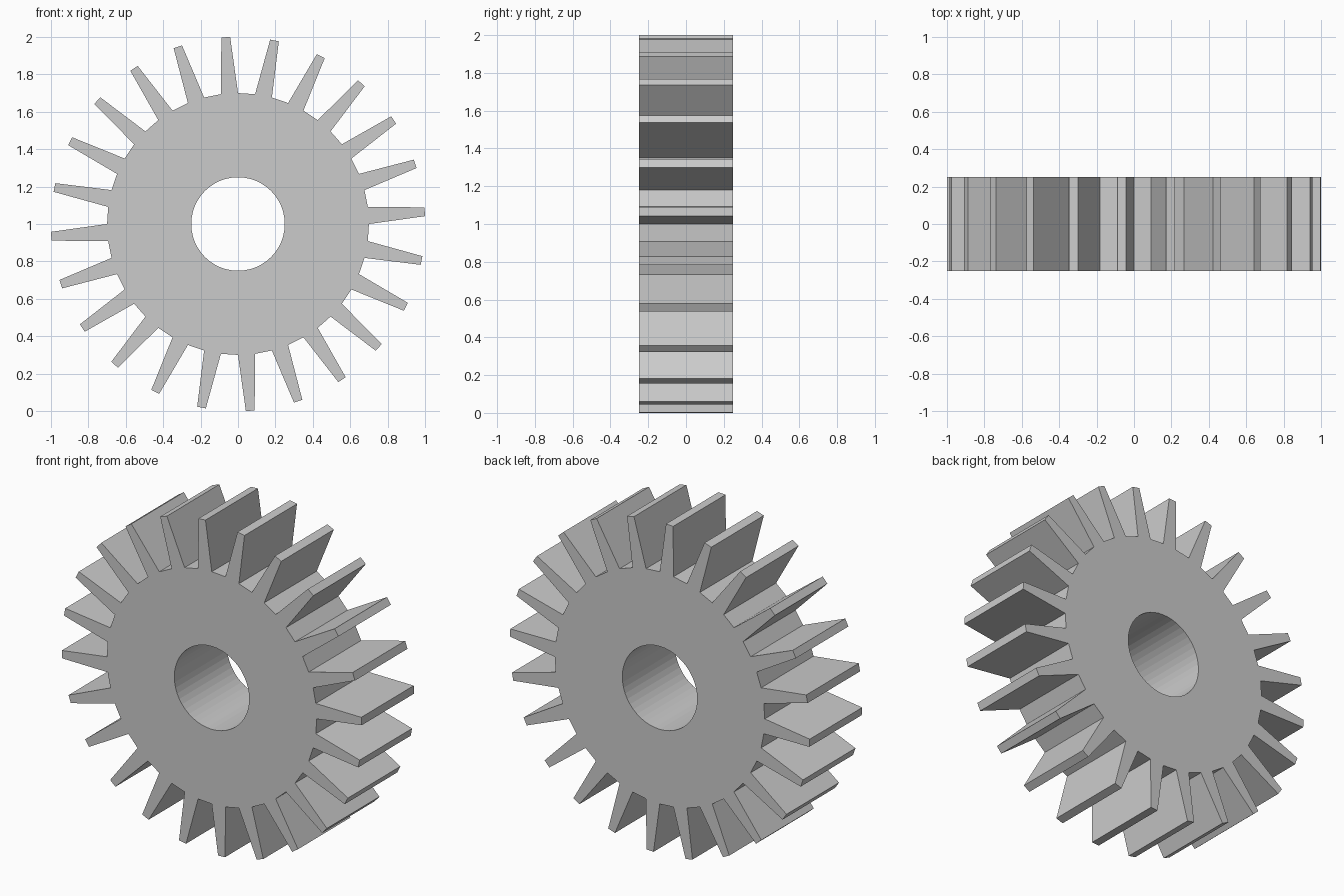
import bpy, bmesh
from math import sin, cos, tau, radians

if "Cube" in bpy.data.objects:
    bpy.data.objects.remove(bpy.data.objects["Cube"])

TEETH = 24
BORE, ROOT, TIP = 0.25, 0.70, 1.0009
HALF_DEPTH = 0.25
TIP_HALF = radians(1.35)      # half the angular width of a tooth tip
STEP = tau / (2 * TEETH)      # half a tooth pitch

bm = bmesh.new()


def point(r, a):
    # angle measured from the top, clockwise seen from the front
    return bm.verts.new((r * sin(a), -HALF_DEPTH, 1 + r * cos(a)))


# Front profile: hub ring, with a tapered tooth on every other segment
n = 2 * TEETH
bore = [point(BORE, i * STEP) for i in range(n)]
root = [point(ROOT, i * STEP) for i in range(n)]
for i in range(n):
    j = (i + 1) % n
    bm.faces.new((bore[i], bore[j], root[j], root[i]))
    if i % 2:
        mid = (i + 0.5) * STEP
        bm.faces.new((root[i], root[j],
                      point(TIP, mid + TIP_HALF), point(TIP, mid - TIP_HALF)))

# Extrude the profile to full depth
front = bm.faces[:]
back = bmesh.ops.extrude_face_region(bm, geom=front, use_keep_orig=True)["geom"]
bmesh.ops.translate(bm, vec=(0, 2 * HALF_DEPTH, 0),
                    verts=[v for v in back if isinstance(v, bmesh.types.BMVert)])
bmesh.ops.recalc_face_normals(bm, faces=bm.faces[:])

mesh = bpy.data.meshes.new("gear_wheel")
bm.to_mesh(mesh)
bm.free()
gear = bpy.data.objects.new("gear_wheel", mesh)
bpy.context.collection.objects.link(gear)
